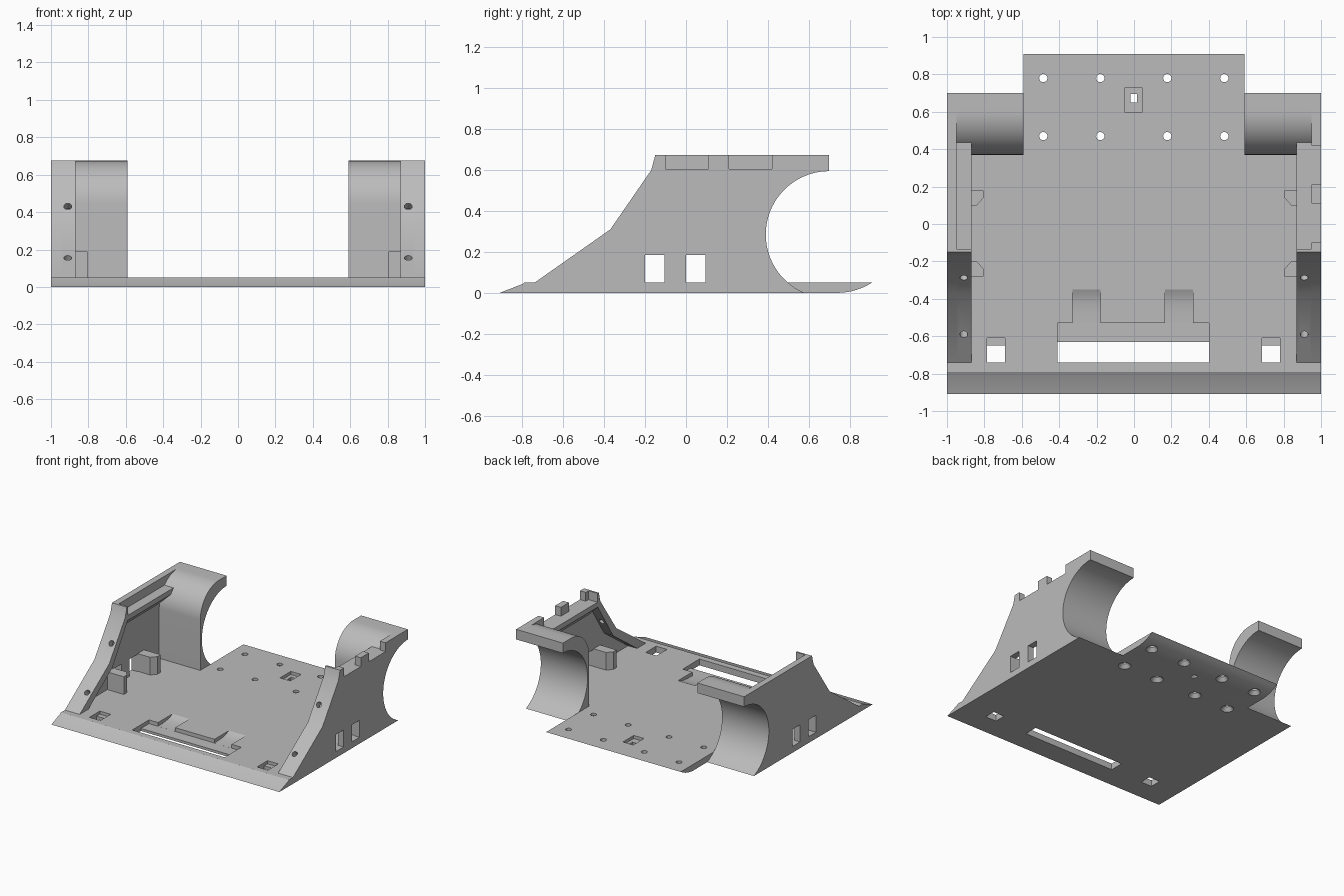
import bpy, bmesh
from math import sin, cos, radians
from mathutils import Vector

cube = bpy.data.objects.get("Cube")
if cube:
    bpy.data.objects.remove(cube, do_unlink=True)

grey = bpy.data.materials.new("plain grey")
grey.use_nodes = True
grey.diffuse_color = (0.5, 0.5, 0.5, 1)
grey.node_tree.nodes["Principled BSDF"].inputs["Base Color"].default_value = (0.5, 0.5, 0.5, 1)

parts = []


def finish(name, bm):
    bmesh.ops.recalc_face_normals(bm, faces=bm.faces[:])
    mesh = bpy.data.meshes.new(name)
    bm.to_mesh(mesh)
    bm.free()
    mesh.materials.append(grey)
    obj = bpy.data.objects.new(name, mesh)
    bpy.context.collection.objects.link(obj)
    return obj


def prism(name, points, a, b, axis="x"):
    """Extrude a flat profile from a to b along an axis."""
    place = {"x": lambda p: (a, p[0], p[1]),
             "y": lambda p: (p[0], a, p[1]),
             "z": lambda p: (p[0], p[1], a)}[axis]
    bm = bmesh.new()
    face = bm.faces.new([bm.verts.new(place(p)) for p in points])
    grown = bmesh.ops.extrude_face_region(bm, geom=[face])["geom"]
    shift = Vector([(b - a) * (axis == k) for k in "xyz"])
    bmesh.ops.translate(bm, vec=shift, verts=[v for v in grown if isinstance(v, bmesh.types.BMVert)])
    return finish(name, bm)


def box(name, x0, x1, y0, y1, z0, z1):
    return prism(name, [(x0, y0), (x1, y0), (x1, y1), (x0, y1)], z0, z1, "z")


def cone(name, centre, direction, r0, r1, depth):
    bm = bmesh.new()
    bmesh.ops.create_cone(bm, cap_ends=True, segments=24, radius1=r0, radius2=r1, depth=depth)
    turn = Vector((0, 0, 1)).rotation_difference(Vector(direction)).to_matrix()
    bmesh.ops.rotate(bm, matrix=turn, verts=bm.verts[:])
    bmesh.ops.translate(bm, vec=centre, verts=bm.verts[:])
    return finish(name, bm)


def cut(obj, cutter):
    """Subtract a cutter, then discard it."""
    cutter.hide_render = True
    mod = obj.modifiers.new("cut", "BOOLEAN")
    mod.operation, mod.solver, mod.object = "DIFFERENCE", "EXACT", cutter
    bpy.context.view_layer.objects.active = obj
    bpy.ops.object.modifier_apply(modifier=mod.name)
    bpy.data.objects.remove(cutter, do_unlink=True)


def arc(cy, cz, r, start, end, steps):
    angles = [radians(start + (end - start) * i / steps) for i in range(steps + 1)]
    return [(cy + r * cos(t), cz + r * sin(t)) for t in angles]


TOP, FLOOR, ARCH_Y = 0.675, 0.05, 0.37
hollow = arc(0.70, 0.285, 0.31, 90, 246.8, 32)

# Floor plate with bevelled front lip
base = prism("base_plate", [(-0.91, 0), (-0.80, 0.043), (-0.79, FLOOR), (ARCH_Y, FLOOR), (ARCH_Y, 0)], -1, 1)
parts.append(base)

# Front slot, its recessed shelf and the two curved ramps
cut(base, box("cutter", -0.41, 0.40, -0.74, -0.53, 0.02, 0.1))
cut(base, box("cutter", -0.41, 0.40, -0.74, -0.63, -0.1, 0.1))
ramp = [(-0.54, 0.1), (-0.54, 0.02), (-0.47, 0.022), (-0.42, 0.027),
        (-0.38, 0.036), (-0.35, FLOOR), (-0.35, 0.1)]
for x in (-0.33, 0.165):
    cut(base, prism("cutter", ramp, x, x + 0.15))

# Square clip holes near the front corners
for x in (-0.785, 0.685):
    cut(base, box("cutter", x, x + 0.095, -0.74, -0.61, 0.025, 0.1))
    cut(base, box("cutter", x, x + 0.095, -0.74, -0.65, -0.1, 0.1))

# Rear tongue with curved underside, countersunk holes and a centre clip hole
tongue = prism("rear_tongue", [(ARCH_Y, 0), (ARCH_Y, FLOOR), (0.91, FLOOR)]
               + arc(0.74, 0.31, 0.31, -58, -88, 8), -0.59, 0.59)
parts.append(tongue)
for x in (-0.485, -0.18, 0.178, 0.483):
    for y in (0.47, 0.78):
        cut(tongue, cone("cutter", (x, y, 0.03), (0, 0, 1), 0.022, 0.022, 0.2))
        cut(tongue, cone("cutter", (x, y, 0.01), (0, 0, 1), 0.055, 0.022, 0.04))
cut(tongue, box("cutter", -0.048, 0.042, 0.595, 0.73, 0.025, 0.1))
cut(tongue, box("cutter", -0.02, 0.015, 0.65, 0.695, -0.1, 0.1))

# Side assemblies
slope = [(-0.74, FLOOR), (-0.37, 0.31), (-0.17, 0.60), (-0.15, TOP)]
wall_profile = slope + [(0.70, TOP)] + hollow + [(ARCH_Y, 0), (ARCH_Y, FLOOR)]
arch_profile = ([(0.70, TOP)] + arc(0.60, 0.445, 0.23, 90, 180, 20)
                + [(ARCH_Y, 0)] + hollow[::-1])
panel_profile = slope + [(-0.135, TOP), (-0.135, 0.57), (-0.33, 0.265), (-0.63, FLOOR)]
ledge_profile = [(0.95, 0.605), (0.87, 0.605), (0.87, 0.565), (0.95, 0.485)]
post_profile = [(0.95, 0.10), (0.84, 0.10), (0.805, 0.14), (0.805, 0.18), (0.95, 0.18)]

for side, s in (("left", 1), ("right", -1)):
    # Outer wall with two windows
    wall = prism(side + "_wall", wall_profile, 0.95 * s, s)
    for y in (-0.20, 0.0):
        cut(wall, box("cutter", 0.9 * s, 1.1 * s, y, y + 0.095, 0.04, 0.185))
    # Top notches on one wall only
    if s > 0:
        for y in (-0.10, 0.21):
            cut(wall, box("cutter", 0.9, 1.1, y, y + 0.21, 0.605, 0.8))

    # Rear arch
    arch = prism(side + "_arch", arch_profile, 0.59 * s, 0.95 * s)

    # Sloped front panel with screw holes square to its faces
    panel = prism(side + "_front_panel", panel_profile, 0.87 * s, 0.95 * s)
    for y, z, normal in ((-0.59, 0.155, (0, -0.26, 0.37)), (-0.287, 0.43, (0, -0.29, 0.20))):
        cut(panel, cone("cutter", (0.91 * s, y, z), normal, 0.021, 0.021, 0.3))

    # Ledge inside the wall top
    ledge = prism(side + "_ledge", [(x * s, z) for x, z in ledge_profile], -0.135, 0.44, "y")
    parts += [wall, arch, panel, ledge]

    # Chamfered posts facing each other beside the windows
    for where, flip in (("rear", 1), ("front", -1)):
        outline = [(x * s, -0.05 + (y + 0.05) * flip) for x, y in post_profile]
        if flip < 0:
            outline = [(x, y) for x, y in outline]
        parts.append(prism(side + "_" + where + "_post", outline, FLOOR, 0.19, "z"))

# Smooth curves, keep edges sharp
bpy.ops.object.select_all(action="DESELECT")
for obj in parts:
    obj.select_set(True)
bpy.context.view_layer.objects.active = base
bpy.ops.object.shade_smooth_by_angle(angle=radians(25))
